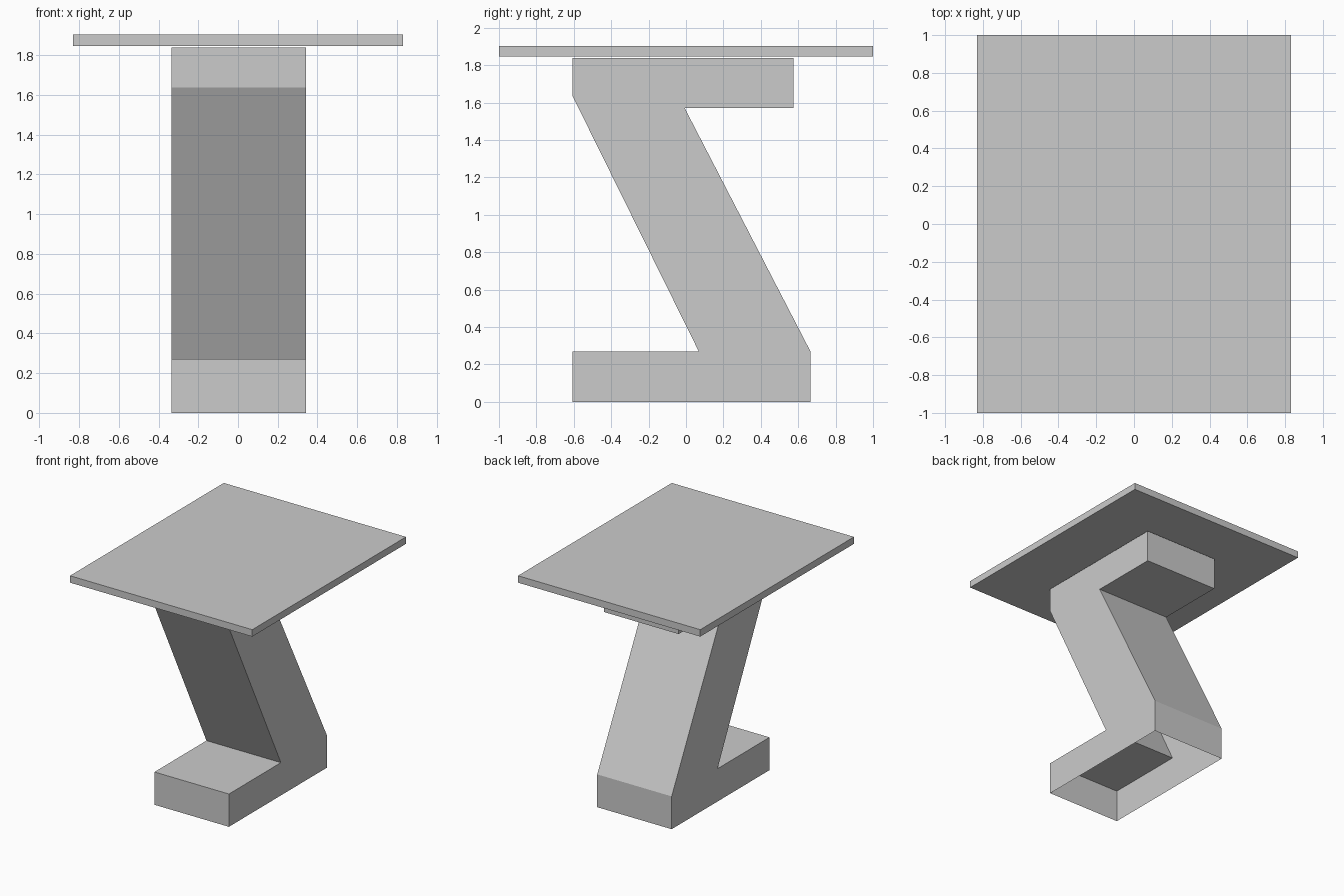
import bpy
import bmesh

cube = bpy.data.objects.get("Cube")
if cube:
    bpy.data.objects.remove(cube, do_unlink=True)

# Single plain grey finish
grey = bpy.data.materials.new("plain_grey")
grey.use_nodes = True
colour = (0.6, 0.6, 0.6, 1)
grey.diffuse_color = colour
grey.node_tree.nodes["Principled BSDF"].inputs["Base Color"].default_value = colour


def extrude_profile(name, profile, x_min, x_max, open_bottom=False):
    """Extrude a closed (y, z) profile along x."""
    bm = bmesh.new()
    face = bm.faces.new([bm.verts.new((x_min, y, z)) for y, z in profile])
    extruded = bmesh.ops.extrude_face_region(bm, geom=[face], use_keep_orig=True)
    moved = [g for g in extruded["geom"] if isinstance(g, bmesh.types.BMVert)]
    bmesh.ops.translate(bm, vec=(x_max - x_min, 0, 0), verts=moved)
    bmesh.ops.recalc_face_normals(bm, faces=bm.faces)
    if open_bottom:
        floor = [f for f in bm.faces if all(v.co.z < 0.001 for v in f.verts)]
        bmesh.ops.delete(bm, geom=floor, context="FACES_ONLY")
    mesh = bpy.data.meshes.new(name)
    bm.to_mesh(mesh)
    bm.free()
    mesh.materials.append(grey)
    obj = bpy.data.objects.new(name, mesh)
    bpy.context.collection.objects.link(obj)
    return obj


# Z-shaped pedestal: foot, slanted post and top bracket, hollow underneath
front, back = -0.608, 0.665
pedestal_profile = [
    (front, 0), (back, 0), (back, 0.27),
    (-0.008, 1.572), (0.575, 1.572), (0.575, 1.839),
    (front, 1.839), (front, 1.638),
    (0.068, 0.27), (front, 0.27),
]
extrude_profile("pedestal", pedestal_profile, -0.335, 0.343, open_bottom=True)

# Thin rectangular top, floating just above the pedestal
top_profile = [(-1, 1.846), (1, 1.846), (1, 1.903), (-1, 1.903)]
extrude_profile("table_top", top_profile, -0.83, 0.83)
